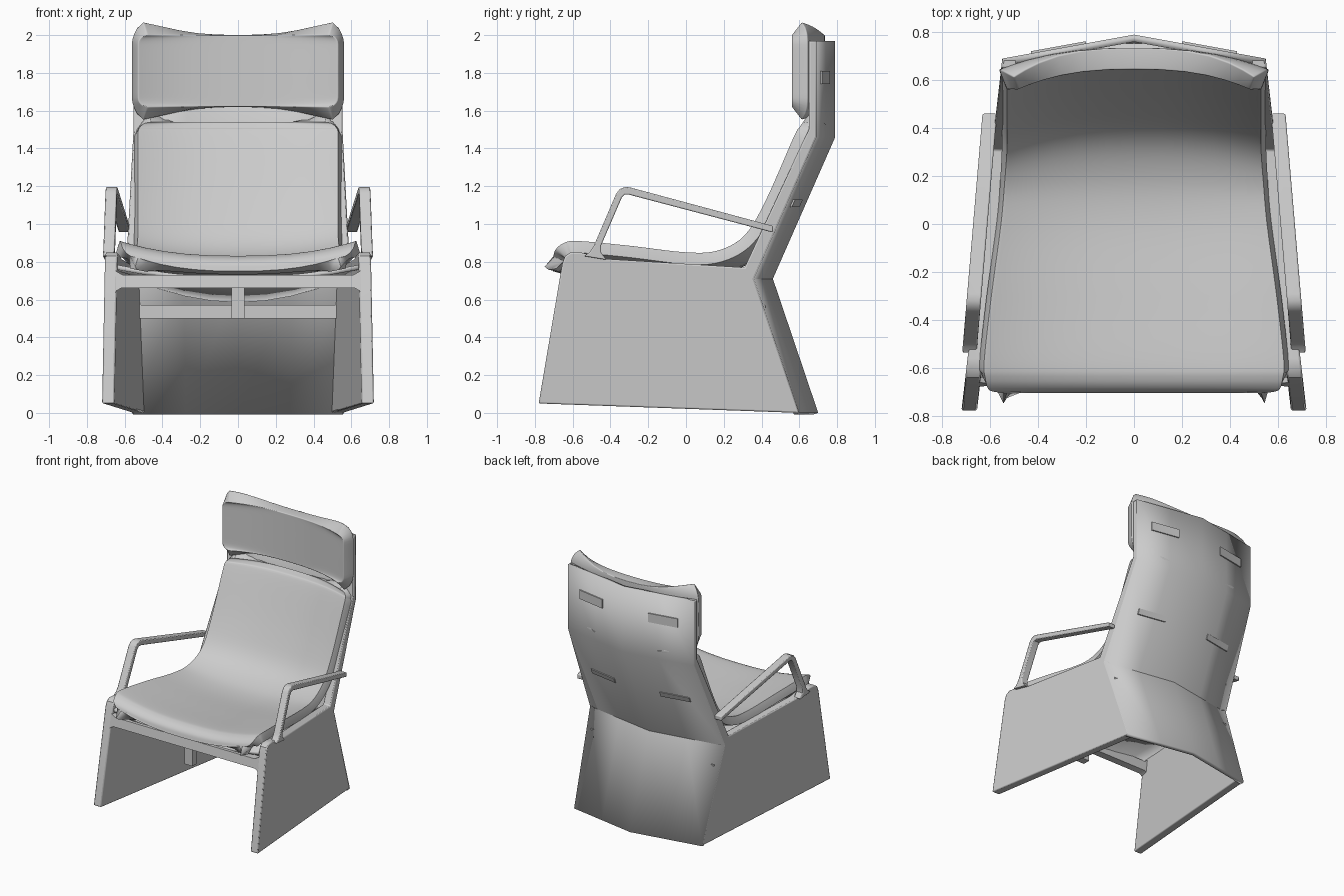
import bpy, bmesh, math
from mathutils import Vector

if "Cube" in bpy.data.objects:
    bpy.data.objects.remove(bpy.data.objects["Cube"], do_unlink=True)

GREY = (0.6, 0.6, 0.6, 1)
grey = bpy.data.materials.new("plain grey")
grey.use_nodes = True
grey.diffuse_color = GREY
grey.node_tree.nodes["Principled BSDF"].inputs["Base Color"].default_value = GREY


def finish(name, bm, bevel=0.0, segments=2, solid=None, angle=35, recalc=True):
    """Turn a bmesh into a shaded object with optional thickness and rounded edges."""
    if recalc:
        bmesh.ops.recalc_face_normals(bm, faces=bm.faces)
    mesh = bpy.data.meshes.new(name)
    bm.to_mesh(mesh)
    bm.free()
    mesh.materials.append(grey)
    obj = bpy.data.objects.new(name, mesh)
    bpy.context.collection.objects.link(obj)
    if solid:
        mod = obj.modifiers.new("thickness", "SOLIDIFY")
        mod.thickness, mod.offset = solid
    if bevel:
        mod = obj.modifiers.new("rounding", "BEVEL")
        mod.width, mod.segments = bevel, segments
        mod.limit_method, mod.angle_limit = "ANGLE", math.radians(50)
    bpy.ops.object.select_all(action="DESELECT")
    obj.select_set(True)
    bpy.context.view_layer.objects.active = obj
    bpy.ops.object.shade_smooth_by_angle(angle=math.radians(angle))
    return obj


def prism(name, loop_a, loop_b, **kw):
    """Solid between two matching outlines."""
    bm = bmesh.new()
    a = [bm.verts.new(p) for p in loop_a]
    b = [bm.verts.new(p) for p in loop_b]
    bm.faces.new(a)
    bm.faces.new(b[::-1])
    for i in range(len(a)):
        j = (i + 1) % len(a)
        bm.faces.new((a[i], b[i], b[j], a[j]))
    return finish(name, bm, **kw)


def sheet(name, rows, **kw):
    """Surface through rows of points; the normal faces the sitter."""
    bm = bmesh.new()
    grid = [[bm.verts.new(p) for p in row] for row in rows]
    for lo, hi in zip(grid, grid[1:]):
        for c in range(len(lo) - 1):
            bm.faces.new((lo[c], lo[c + 1], hi[c + 1], hi[c]))
    return finish(name, bm, recalc=False, **kw)


def side_x(y):
    """Outer face of the side panels, tapering to the back."""
    return 0.72 - 0.116 * (y + 0.78)


def arm_x(y):
    return 0.70 - 0.085 * (y + 0.34)


def slab(name, outline, outer, thick, sign, **kw):
    return prism(name, [(sign * outer(y), y, z) for y, z in outline],
                 [(sign * (outer(y) - thick), y, z) for y, z in outline], **kw)


# side panels with back flange, and arm loops
PANEL = [(-0.78, 0.05), (-0.655, 0.79), (-0.64, 0.83), (-0.61, 0.85), (-0.56, 0.85),
         (-0.42, 0.815), (0.31, 0.77), (0.65, 1.5), (0.65, 1.97), (0.69, 1.97),
         (0.69, 1.46), (0.36, 0.71), (0.60, 0.0)]
ARM = [(-0.54, 0.83), (-0.51, 0.85), (-0.49, 0.88), (-0.37, 1.16), (-0.35, 1.185),
       (-0.32, 1.197), (-0.29, 1.192), (0.46, 0.99), (0.46, 0.955), (-0.30, 1.155),
       (-0.325, 1.155), (-0.34, 1.14), (-0.45, 0.885), (-0.45, 0.85), (-0.42, 0.81)]
for label, sign in (("left", 1), ("right", -1)):
    slab(label + "_side_panel", PANEL, side_x, 0.065, sign, bevel=0.008)
    slab(label + "_arm", ARM, arm_x, 0.06, sign, bevel=0.006)

# folded back shell
SPINE = [(0.60, 0.0), (0.36, 0.71), (0.69, 1.46), (0.69, 1.97)]


def shell_y(x, z):
    """Outer back surface at a given width and height."""
    for (y0, z0), (y1, z1) in zip(SPINE, SPINE[1:]):
        if z <= z1:
            y = y0 + (y1 - y0) * (z - z0) / (z1 - z0)
            return y + 0.1 * (1 - abs(x) / side_x(y))


sheet("back_shell", [[(s * side_x(y), y + 0.1 * (1 - abs(s)), z) for s in (-1, -0.5, 0, 0.5, 1)]
                     for y, z in SPINE], solid=(0.03, 1), angle=25)

# strap slots on the back
for label, sign in (("left", 1), ("right", -1)):
    for level, z0, z1 in (("upper", 1.74, 1.81), ("lower", 1.09, 1.13)):
        corners = [(0.2, z0), (0.43, z0), (0.43, z1), (0.2, z1)]
        pts = [(sign * x, shell_y(x, z), z) for x, z in corners]
        prism(f"{label}_{level}_strap", [(x, y - 0.01, z) for x, y, z in pts],
              [(x, y + 0.009, z) for x, y, z in pts])

# front rail with flared ends, rear rail and centre support
half = [(0.62, 0.66), (0.645, 0.645), (0.66, 0.61), (0.66, 0.79), (0.645, 0.75), (0.61, 0.73)]
rail = half + [(-x, z) for x, z in half[::-1]]
prism("front_rail", [(x, -0.78 + 0.17 * (z - 0.05), z) for x, z in rail],
      [(x, -0.72 + 0.17 * (z - 0.05), z) for x, z in rail])


def box(name, lo, hi, **kw):
    ring = [(lo[0], lo[1]), (hi[0], lo[1]), (hi[0], hi[1]), (lo[0], hi[1])]
    return prism(name, [(x, y, lo[2]) for x, y in ring], [(x, y, hi[2]) for x, y in ring], **kw)


box("rear_rail", (-0.54, 0.38, 0.5), (0.54, 0.42, 0.57))
box("centre_support", (-0.035, -0.62, 0.5), (0.035, -0.56, 0.68))

# folded seat pan
sheet("seat_pan", [[(s * (side_x(y) - 0.03), y, z - drop * (1 - s * s))
                    for s in (-1, -0.75, -0.5, -0.25, 0, 0.25, 0.5, 0.75, 1)]
                   for y, z, drop in ((-0.64, 0.79, 0.07), (0.0, 0.77, 0.12), (0.37, 0.74, 0.13))],
      solid=(0.025, -1))


def spline(points, steps):
    """Smooth curve through control points."""
    pts = [Vector(p) for p in points]
    pts = [2 * pts[0] - pts[1]] + pts + [2 * pts[-1] - pts[-2]]
    out = []
    for a, b, c, d in zip(pts, pts[1:], pts[2:], pts[3:]):
        for i in range(steps):
            t = i / steps
            out.append(0.5 * (2 * b + (c - a) * t + (2 * a - 5 * b + 4 * c - d) * t * t
                              + (3 * b - a - 3 * c + d) * t ** 3))
    return out + [pts[-2]]


def cushion(name, path, radius, thick, bevel):
    """Dished pad; each path point is (y, z, half width, backward dish, downward dish)."""
    line = spline(path, 5)
    dist = [0.0]
    for p, q in zip(line, line[1:]):
        dist.append(dist[-1] + (q - p).to_2d().length)
    rows = []
    for p, d in zip(line, dist):
        y, z, w, dy, dz = p
        k = max(0.0, 1 - min(d, dist[-1] - d) / radius)
        w -= radius * (1 - math.sqrt(1 - k * k))
        row = []
        for i in range(15):
            s = math.sin((i / 14 - 0.5) * math.pi)
            f = 1 - abs(s) ** 2.5
            row.append((s * w, y + dy * f, z - dz * f))
        rows.append(row)
    return sheet(name, rows, solid=(thick, -1), bevel=bevel, segments=4, angle=60)


# seat cushion running up the back, and headrest
cushion("seat_cushion", [
    (-0.705, 0.82, 0.60, 0, 0.07), (-0.69, 0.865, 0.61, 0, 0.07), (-0.645, 0.9, 0.62, 0, 0.075),
    (-0.57, 0.91, 0.625, 0, 0.08), (-0.3, 0.885, 0.595, 0, 0.08), (0.0, 0.85, 0.555, 0.02, 0.07),
    (0.17, 0.86, 0.54, 0.05, 0.05), (0.31, 0.94, 0.53, 0.07, 0.03), (0.42, 1.12, 0.53, 0.08, 0),
    (0.57, 1.46, 0.53, 0.08, 0), (0.60, 1.51, 0.53, 0.08, 0), (0.62, 1.54, 0.53, 0.08, 0)],
    0.07, 0.065, 0.022)
cushion("headrest", [
    (0.56, 1.62, 0.525, 0.085, 0), (0.56, 1.67, 0.53, 0.085, 0), (0.56, 1.81, 0.53, 0.085, 0),
    (0.56, 1.95, 0.53, 0.085, 0), (0.56, 2.0, 0.525, 0.085, 0)], 0.045, 0.09, 0.03)
